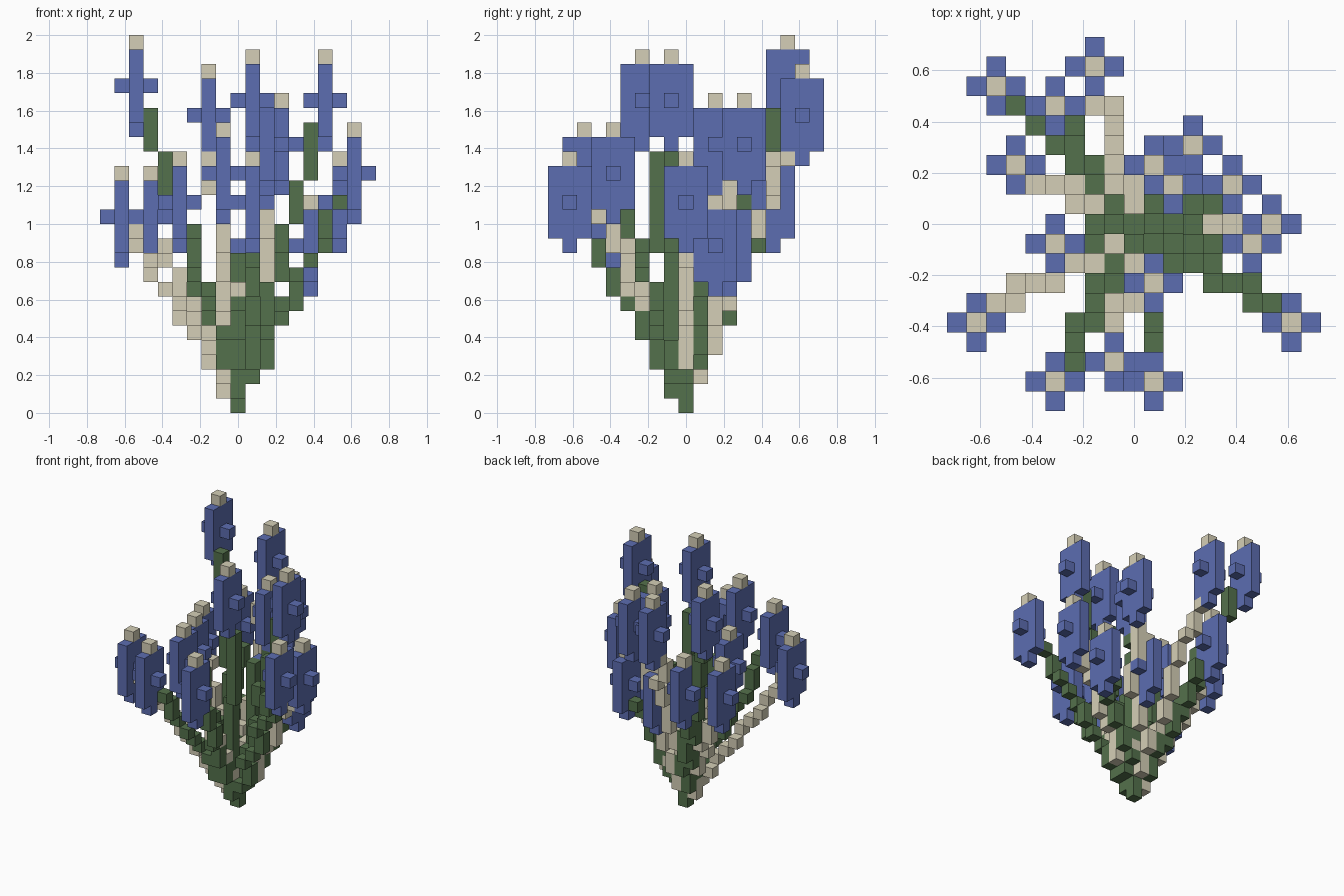
import bpy, bmesh
from mathutils import Vector

if "Cube" in bpy.data.objects:
    bpy.data.objects.remove(bpy.data.objects["Cube"], do_unlink=True)

U = 2 / 26  # edge of one block


def material(name, rgb):
    lin = [((c / 255 + 0.055) / 1.055) ** 2.4 for c in rgb]
    m = bpy.data.materials.new(name)
    m.use_nodes = True
    m.diffuse_color = (*lin, 1)
    bsdf = next(n for n in m.node_tree.nodes if n.type == 'BSDF_PRINCIPLED')
    bsdf.inputs["Base Color"].default_value = (*lin, 1)
    return m


BLUE = material("petal blue", (92, 109, 177))
TAN = material("pale tan", (213, 207, 183))
GREEN = material("stem green", (84, 113, 76))

used = set()  # filled blocks, so neighbouring parts never overlap
parts = []    # (name, material, blocks)


def add_part(name, mat, cells):
    own = set(cells) - used
    used.update(own)
    parts.append((name, mat, own))


# Each branch: name, flower place and tip height in blocks, stem colour
BRANCHES = [
    ("front_tall", (1, -3, 24), GREEN),
    ("right_front", (-8, -5, 16), TAN),
    ("front_right", (-4, -8, 17), GREEN),
    ("left_front", (8, -5, 19), GREEN),
    ("front_low", (1, -8, 17), GREEN),
    ("front_pale", (-1, -7, 19), TAN),
    ("left_tall", (6, -1, 24), GREEN),
    ("left_pale", (7, 0, 17), TAN),
    ("left_low", (5, 2, 14), GREEN),
    ("back_inner", (2, 2, 21), GREEN),
    ("back_left", (3, 4, 21), TAN),
    ("back_low", (1, 3, 14), TAN),
    ("back_right_tall", (-7, 7, 25), GREEN),
    ("back_right_low", (-4, 6, 17), GREEN),
    ("back_tall", (-2, 8, 23), TAN),
    ("right_back", (-6, 3, 16), TAN),
    ("right_inner", (-4, -1, 17), GREEN),
]

# Flower heads: an upright slab, a crossbar, a bottom block and a pale tip
for name, (x, y, t), mat in BRANCHES:
    slab = [(x, y + j, t - k) for j in (-1, 0, 1) for k in range(1, 6)]
    add_part(name + "_petals", BLUE, slab + [(x, y, t - 6), (x - 1, y, t - 3), (x + 1, y, t - 3)])
    add_part(name + "_tip", TAN, [(x, y, t)])

# Stems: straight stepped lines from the root block to the heart of each flower
add_part("root", GREEN, [(0, 0, 0)])
for name, (x, y, t), mat in BRANCHES:
    heart = t - 3
    add_part(name + "_stem", mat, [(round(x * k / heart), round(y * k / heart), k) for k in range(heart)])

AXES = [Vector([int(a == b) for b in range(3)]) for a in range(3)]
DIRS = [v * s for v in AXES for s in (1, -1)]
CORNERS = ((-1, -1), (1, -1), (1, 1), (-1, 1))


def build(name, mat, cells):
    """Outer skin of a group of blocks, with flat areas merged."""
    bm = bmesh.new()
    for c in cells:
        for d in DIRS:
            if tuple(int(a + b) for a, b in zip(c, d)) in used:
                continue
            s = Vector((d.y, d.z, d.x))
            t = d.cross(s)
            mid = Vector(c) + AXES[2] * 0.5 + d * 0.5
            bm.faces.new([bm.verts.new((mid + (s * a + t * b) * 0.5) * U) for a, b in CORNERS])
    bmesh.ops.remove_doubles(bm, verts=bm.verts[:], dist=0.001)
    bmesh.ops.dissolve_limit(bm, angle_limit=0.01, verts=bm.verts[:], edges=bm.edges[:])
    me = bpy.data.meshes.new(name)
    bm.to_mesh(me)
    bm.free()
    me.materials.append(mat)
    bpy.context.scene.collection.objects.link(bpy.data.objects.new(name, me))


for name, mat, cells in parts:
    if cells:
        build(name, mat, cells)
